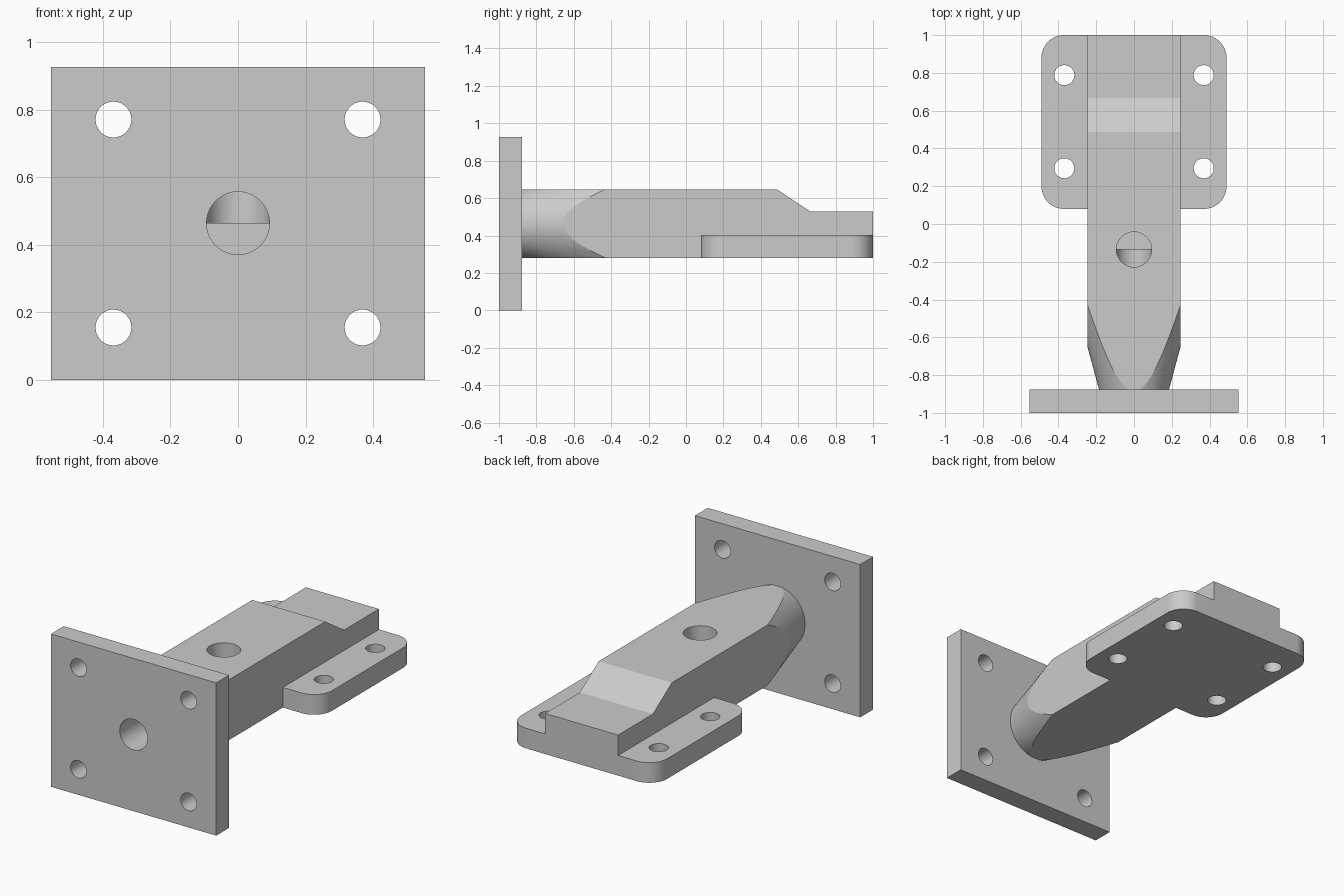
import bpy, bmesh
from math import pi, sin, cos, radians
from mathutils import Matrix, Vector

if "Cube" in bpy.data.objects:
    bpy.data.objects.remove(bpy.data.objects["Cube"], do_unlink=True)

grey = bpy.data.materials.new("plain grey")
grey.use_nodes = True
colour = (0.6, 0.6, 0.6, 1)
grey.diffuse_color = colour
grey.node_tree.nodes["Principled BSDF"].inputs["Base Color"].default_value = colour

AXIS_Z = 0.464      # height of the arm's centre line
PLATE_BACK = -0.877
BOTTOM, TOP = 0.281, 0.647
ALONG_Y = Matrix.Rotation(-pi / 2, 4, "X")


def finish(name, bm):
    bmesh.ops.recalc_face_normals(bm, faces=bm.faces)
    mesh = bpy.data.meshes.new(name)
    bm.to_mesh(mesh)
    bm.free()
    mesh.materials.append(grey)
    obj = bpy.data.objects.new(name, mesh)
    bpy.context.collection.objects.link(obj)
    return obj


def extrude(name, points, direction):
    """Solid from a closed outline pushed along a direction."""
    bm = bmesh.new()
    face = bm.faces.new([bm.verts.new(p) for p in points])
    new = bmesh.ops.extrude_face_region(bm, geom=[face])["geom"]
    verts = [v for v in new if isinstance(v, bmesh.types.BMVert)]
    bmesh.ops.translate(bm, verts=verts, vec=Vector(direction))
    return finish(name, bm)


def cone(name, base, length, r1, r2, along_y=False, sides=64):
    """Round solid starting at base, running up z or back along y."""
    bm = bmesh.new()
    turn = ALONG_Y if along_y else Matrix()
    place = Matrix.Translation(base) @ turn @ Matrix.Translation((0, 0, length / 2))
    bmesh.ops.create_cone(bm, cap_ends=True, segments=sides, radius1=r1,
                          radius2=r2, depth=length, matrix=place)
    return finish(name, bm)


def combine(obj, other, operation):
    """Apply a boolean and discard the second solid."""
    mod = obj.modifiers.new("combine", "BOOLEAN")
    mod.operation, mod.solver, mod.object = operation, "EXACT", other
    bpy.context.view_layer.objects.active = obj
    bpy.ops.object.modifier_apply(modifier=mod.name)
    bpy.data.objects.remove(other, do_unlink=True)


def drill(obj, base, length, radius, along_y=False):
    combine(obj, cone("drill", base, length, radius, radius, along_y), "DIFFERENCE")


# Arm: side profile with a sloped step, its front end turned down to a cone
profile = [(-0.92, BOTTOM), (1, BOTTOM), (1, 0.527), (0.667, 0.527),
           (0.486, TOP), (-0.92, TOP)]
bracket = extrude("mounting_bracket", [(-0.245, y, z) for y, z in profile], (0.49, 0, 0))
slope, start, length = 0.271, -0.95, 2.2
r = 0.185 + slope * (start - PLATE_BACK)
taper = cone("taper", (0, start, AXIS_Z), length, r, r + slope * length, True, 96)
combine(bracket, taper, "INTERSECT")

# Base flange with rounded corners
fillet, half_x, half_y, mid_y = 0.12, 0.49, 0.46, 0.54
outline = []
for corner, (sx, sy) in enumerate([(1, 1), (-1, 1), (-1, -1), (1, -1)]):
    for i in range(17):
        a = (corner + i / 16) * pi / 2
        outline.append((sx * (half_x - fillet) + fillet * cos(a),
                        mid_y + sy * (half_y - fillet) + fillet * sin(a), BOTTOM))
combine(bracket, extrude("flange", outline, (0, 0, 0.122)), "UNION")

# Upright mounting plate
corners = [(-0.554, 0), (0.554, 0), (0.554, 0.926), (-0.554, 0.926)]
plate = extrude("plate", [(x, -1, z) for x, z in corners], (0, PLATE_BACK + 1, 0))
combine(bracket, plate, "UNION")

# Bolt holes in the plate and the flange
for x in (-0.369, 0.369):
    for z in (0.155, 0.771):
        drill(bracket, (x, -1.1, z), 0.4, 0.053, True)
    for y in (0.295, 0.788):
        drill(bracket, (x, y, 0.2), 0.4, 0.053)

# Cable passage: in through the plate, out through the top of the arm
bend = -0.135
drill(bracket, (0, -1.1, AXIS_Z), 1.1 + bend, 0.093, True)
drill(bracket, (0, bend, AXIS_Z), 0.4, 0.093)

# Smooth round walls, crisp edges
bpy.ops.object.select_all(action="DESELECT")
bracket.select_set(True)
bpy.context.view_layer.objects.active = bracket
bpy.ops.object.shade_smooth_by_angle(angle=radians(12))
